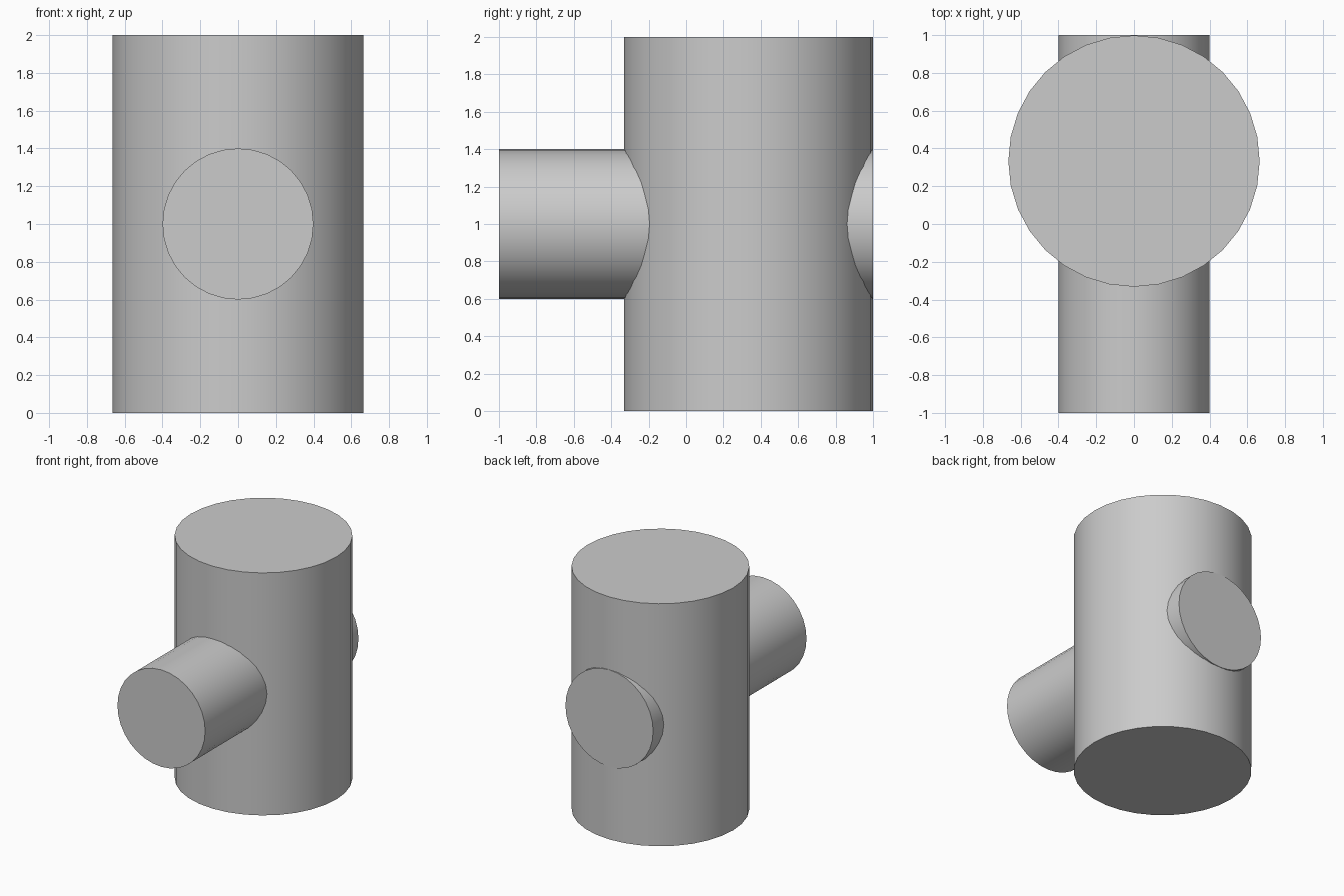
import bpy
import math

cube = bpy.data.objects.get("Cube")
if cube:
    bpy.data.objects.remove(cube, do_unlink=True)

# Plain grey material
grey = bpy.data.materials.new("plain_grey")
grey.use_nodes = True
colour = (0.6, 0.6, 0.6, 1)
grey.diffuse_color = colour
grey.node_tree.nodes["Principled BSDF"].inputs["Base Color"].default_value = colour


def cylinder(name, radius, location, rotation=(0, 0, 0)):
    bpy.ops.mesh.primitive_cylinder_add(vertices=32, radius=radius, depth=2,
                                        location=location, rotation=rotation)
    obj = bpy.context.object
    obj.name = name
    obj.data.materials.append(grey)
    bpy.ops.object.shade_smooth_by_angle(angle=math.radians(30))
    return obj


# Upright drum, set towards the back
cylinder("upright_drum", 0.665, (0, 0.333, 1))

# Horizontal pipe running right through the drum, front to back
cylinder("cross_pipe", 0.4, (0, 0, 1), (math.pi / 2, 0, 0))
